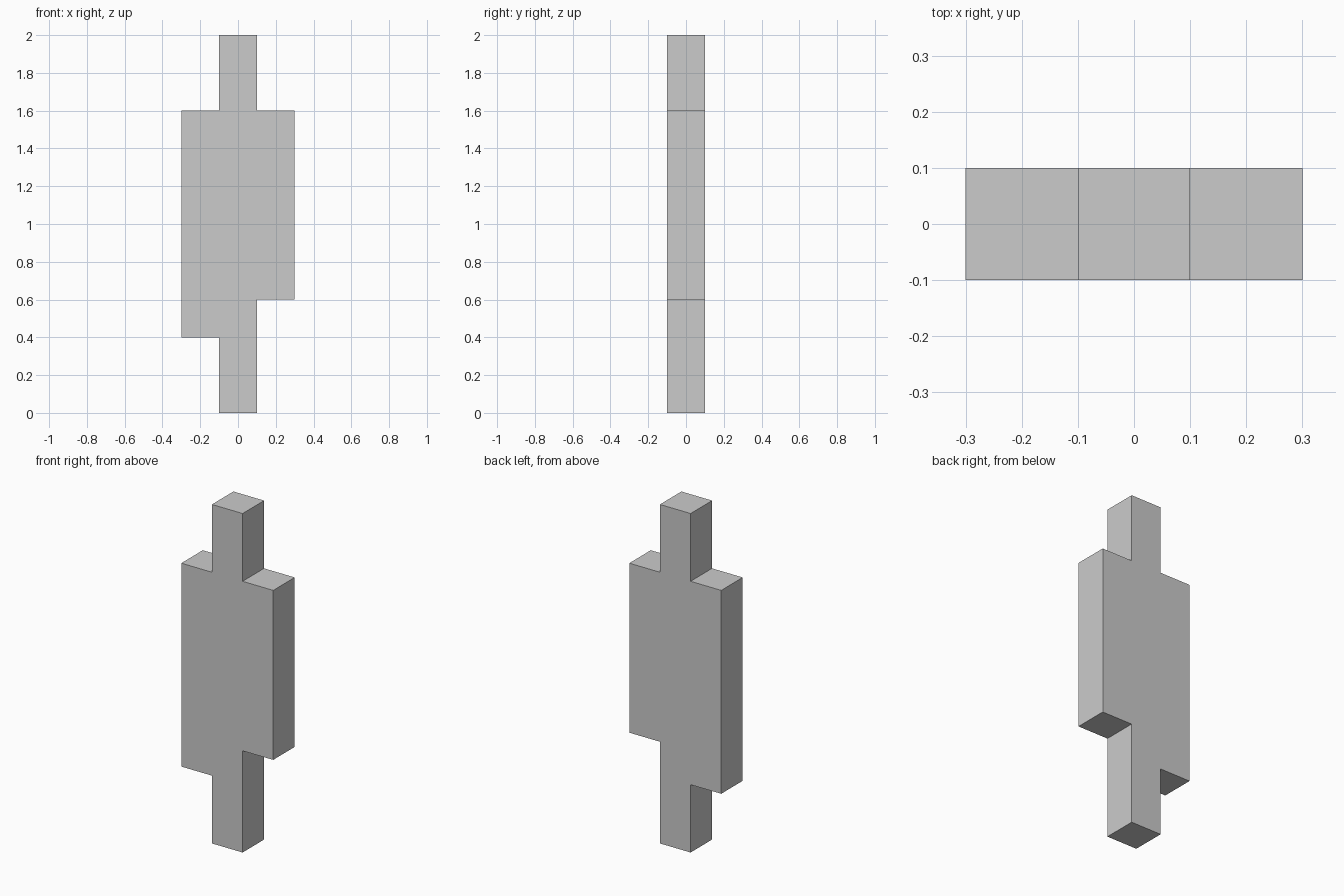
import bpy, bmesh

if "Cube" in bpy.data.objects:
    bpy.data.objects.remove(bpy.data.objects["Cube"])

DEPTH = 0.2

# Stepped silhouette (x, z): central post with a longer left shoulder and a shorter right one
profile = [(-0.1, 0), (0.1, 0), (0.1, 0.6), (0.3, 0.6), (0.3, 1.6), (0.1, 1.6),
           (0.1, 2), (-0.1, 2), (-0.1, 1.6), (-0.3, 1.6), (-0.3, 0.4), (-0.1, 0.4)]

# Front face, extruded backwards into a solid slab
bm = bmesh.new()
front = bm.faces.new([bm.verts.new((x, -DEPTH / 2, z)) for x, z in profile])
back = bmesh.ops.extrude_face_region(bm, geom=[front], use_keep_orig=True)
back_verts = [g for g in back["geom"] if isinstance(g, bmesh.types.BMVert)]
bmesh.ops.translate(bm, verts=back_verts, vec=(0, DEPTH, 0))
bmesh.ops.recalc_face_normals(bm, faces=bm.faces)

mesh = bpy.data.meshes.new("stepped_post")
bm.to_mesh(mesh)
bm.free()
bpy.context.collection.objects.link(bpy.data.objects.new("stepped_post", mesh))
